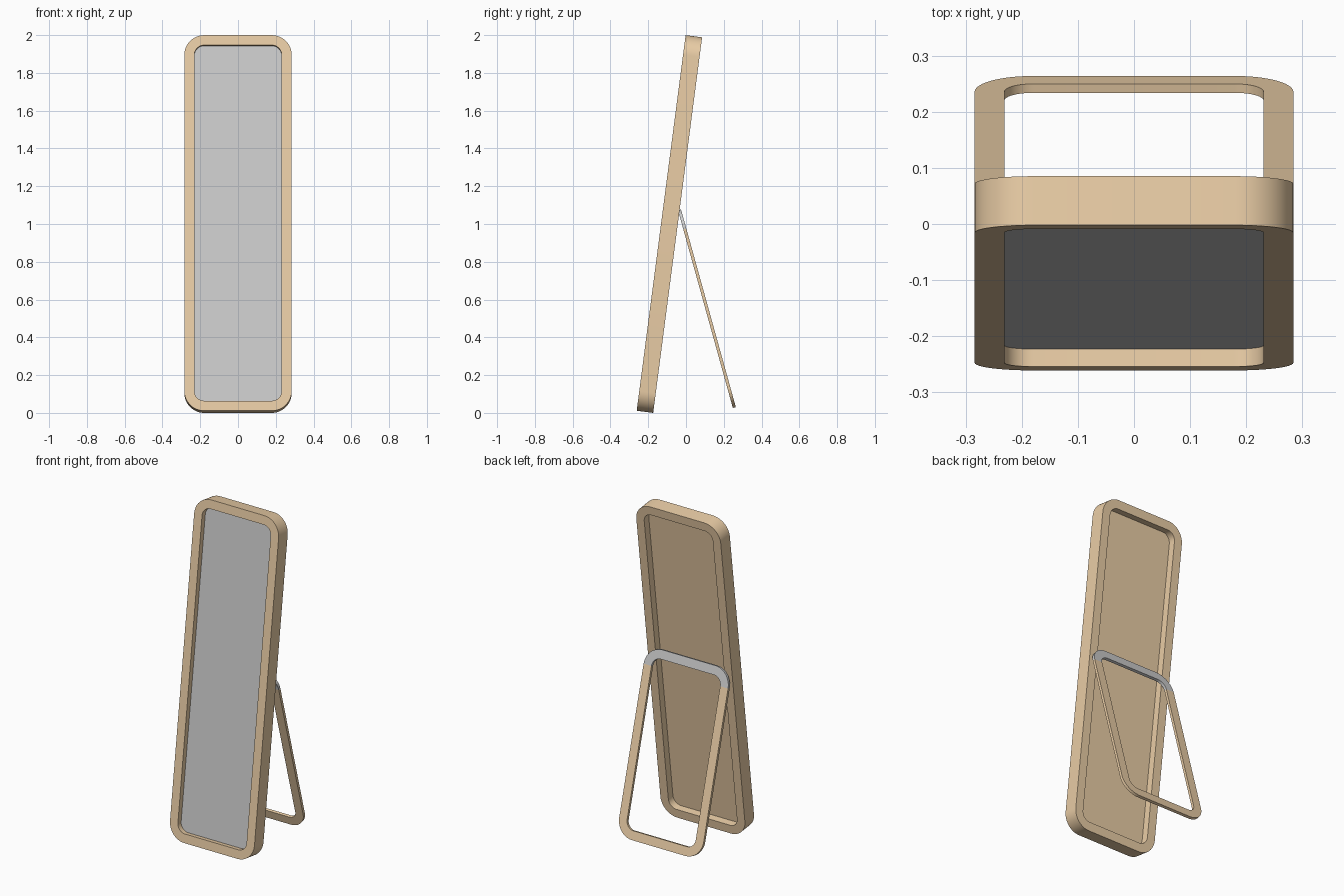
import bpy, bmesh
from math import sin, cos, pi, radians
from mathutils import Matrix

if "Cube" in bpy.data.objects:
    bpy.data.objects.remove(bpy.data.objects["Cube"])

N = 12  # segments per rounded corner

wood = bpy.data.materials.new("wood")
wood.diffuse_color = (0.82, 0.61, 0.38, 1)
wood.use_nodes = True
wood.node_tree.nodes["Principled BSDF"].inputs["Base Color"].default_value = wood.diffuse_color


def rounded(half_w, z0, z1, r):
    """Rounded rectangle in XZ, counter-clockwise from the top right corner."""
    centres = [(half_w - r, z1 - r), (r - half_w, z1 - r),
               (r - half_w, z0 + r), (half_w - r, z0 + r)]
    return [(cx + r * cos((k + i / N) * pi / 2), cz + r * sin((k + i / N) * pi / 2))
            for k, (cx, cz) in enumerate(centres) for i in range(N + 1)]


def finish(name, bm, matrix, material):
    bmesh.ops.recalc_face_normals(bm, faces=bm.faces)
    mesh = bpy.data.meshes.new(name)
    bm.to_mesh(mesh)
    bm.free()
    obj = bpy.data.objects.new(name, mesh)
    bpy.context.collection.objects.link(obj)
    obj.matrix_world = matrix
    if material:
        mesh.materials.append(material)
    bpy.ops.object.select_all(action='DESELECT')
    obj.select_set(True)
    bpy.context.view_layer.objects.active = obj
    bpy.ops.object.shade_smooth_by_angle(angle=radians(30))
    return obj


def band(name, outer, inner, y0, y1, matrix, material=None, closed=True):
    """Rectangular section swept between an outer and an inner outline."""
    bm = bmesh.new()
    rings = [[bm.verts.new((p[0], y, p[1])) for p, y in
              ((o, y0), (o, y1), (i, y1), (i, y0))] for o, i in zip(outer, inner)]
    pairs = list(zip(rings, rings[1:]))
    if closed:
        pairs.append((rings[-1], rings[0]))
    else:
        bm.faces.new(rings[0])
        bm.faces.new(rings[-1])
    for a, b in pairs:
        for j in range(4):
            k = (j + 1) % 4
            bm.faces.new((a[j], a[k], b[k], b[j]))
    return finish(name, bm, matrix, material)


def slab(name, outline, y0, y1, matrix, material=None):
    """Flat panel with the given outline."""
    bm = bmesh.new()
    face = bm.faces.new([bm.verts.new((x, y0, z)) for x, z in outline])
    ext = bmesh.ops.extrude_face_region(bm, geom=[face], use_keep_orig=True)
    verts = [g for g in ext["geom"] if isinstance(g, bmesh.types.BMVert)]
    bmesh.ops.translate(bm, verts=verts, vec=(0, y1 - y0, 0))
    return finish(name, bm, matrix, material)


HALF, B = 0.284, 0.053  # half width and border width shared by frame and stand

# Leaning mirror: frame, glass and backing board
L, D = 2.005, 0.088
lean = Matrix.Translation((0, -0.261, 0.0114)) @ Matrix.Rotation(radians(-7.42), 4, 'X')
band("mirror_frame", rounded(HALF, 0, L, 0.105),
     rounded(HALF - B, B, L - B, 0.052), 0, D, lean, wood)
panel = rounded(HALF - B + 0.003, B - 0.003, L - B + 0.003, 0.055)
slab("mirror_glass", panel, 0.0315, 0.0345, lean)
slab("backing_board", panel, 0.0345, 0.0435, lean, wood)

# Rear stand: wooden U-shaped leg and grey hinge bar across the top
H, T = 1.086, 0.0165
prop = Matrix.Translation((0, 0.248, 0.026)) @ Matrix.Rotation(radians(15.5), 4, 'X')
out = rounded(HALF, 0, H, 0.105)
inn = rounded(HALF - B, B, H - B, 0.052)
m = 2 * (N + 1)
band("stand_hinge_bar", out[:m], inn[:m], 0, T, prop, closed=False)
band("stand_leg", out[m - 1:] + out[:1], inn[m - 1:] + inn[:1], 0, T, prop, wood, closed=False)
